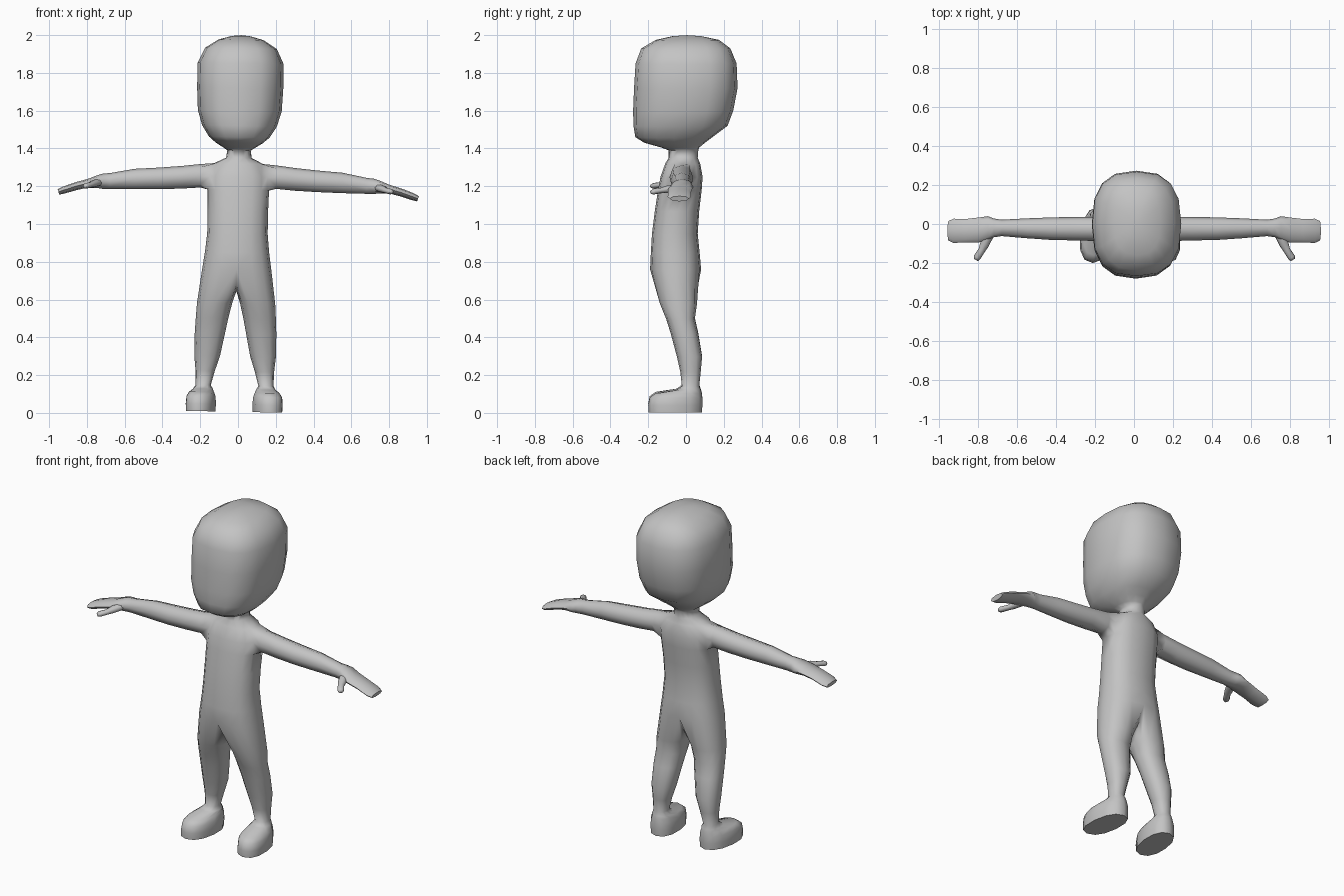
import bpy, bmesh, math

if "Cube" in bpy.data.objects:
    bpy.data.objects.remove(bpy.data.objects["Cube"])

skin = bpy.data.materials.new("plain_grey")
skin.diffuse_color = (0.55, 0.55, 0.55, 1)
skin.use_nodes = True
skin.node_tree.nodes["Principled BSDF"].inputs["Base Color"].default_value = skin.diffuse_color


def curve(deg, n):
    """Point on a unit superellipse."""
    a = math.radians(deg)
    f = lambda v: math.copysign(abs(v) ** (2 / n), v) if abs(v) > 1e-6 else 0.0
    return f(math.cos(a)), f(math.sin(a))


def skin_rings(bm, rings, closed=True, skip=()):
    """Quads between neighbouring rings; skip holds (ring, column) holes."""
    for r, (a, b) in enumerate(zip(rings, rings[1:])):
        n = len(a)
        for i in range(n if closed else n - 1):
            if (r, i) not in skip:
                j = (i + 1) % n
                bm.faces.new((a[i], a[j], b[j], b[i]))


def finish(bm, name):
    """Half mesh to mirrored, smooth object with the slight sideways lean."""
    bmesh.ops.delete(bm, geom=[v for v in bm.verts if not v.link_faces], context='VERTS')
    bmesh.ops.recalc_face_normals(bm, faces=bm.faces)
    me = bpy.data.meshes.new(name)
    bm.to_mesh(me)
    bm.free()
    me.materials.append(skin)
    ob = bpy.data.objects.new(name, me)
    bpy.context.collection.objects.link(ob)
    mod = ob.modifiers.new("mirror", 'MIRROR')
    mod.use_clip = True
    ob.rotation_euler.y = 0.019
    ob.location.x = -0.021
    bpy.ops.object.select_all(action='DESELECT')
    ob.select_set(True)
    bpy.context.view_layer.objects.active = ob
    bpy.ops.object.shade_smooth_by_angle(angle=math.radians(70))
    return ob


bm = bmesh.new()

# Torso, neck and head half rings: z, front y, back y, half width, roundness
trunk = [
    (0.76, -.190, .080, .183, 2.4), (0.85, -.186, .072, .170, 2.4),
    (0.95, -.180, .062, .160, 2.4), (1.07, -.165, .070, .160, 2.4),
    (1.18, -.148, .083, .163, 2.4), (1.25, -.135, .088, .163, 2.4),
    (1.32, -.110, .075, .130, 2.3), (1.35, -.092, .062, .068, 2.0),
    (1.39, -.092, .065, .062, 2.0), (1.405, -.13, .070, .085, 2.2),
    (1.43, -.220, .100, .125, 2.4), (1.46, -.268, .140, .160, 2.5),
    (1.52, -.278, .220, .198, 2.6), (1.60, -.280, .250, .222, 2.6),
    (1.72, -.275, .273, .228, 2.6), (1.85, -.267, .268, .228, 2.6),
    (1.93, -.237, .235, .190, 2.6), (1.975, -.16, .175, .120, 2.5),
    (1.995, -.07, .080, .050, 2.2)]
rows = []
for z, y0, y1, hw, n in trunk:
    ring = []
    for i in range(9):
        c, s = curve(-90 + 22.5 * i, n)
        ring.append(bm.verts.new((hw * c, (y0 + y1) / 2 + (y1 - y0) / 2 * s, z)))
    rows.append(ring)
skin_rings(bm, rows, False, {(4, 3), (4, 4), (5, 3), (5, 4)})
crown = bm.verts.new((0, 0.005, 2.0))
for a, b in zip(rows[-1], rows[-1][1:]):
    bm.faces.new((a, b, crown))

# Arm and hand grow out of the shoulder opening: x, y centre, half y, z centre, half z
lo, mid, hi = rows[4:7]
arm = [[lo[3], lo[4], lo[5], mid[5], hi[5], hi[4], hi[3], mid[3]]]
for x, yc, hy, zc, hz in [
        (.20, -.025, .062, 1.252, .062), (.30, -.024, .060, 1.242, .060),
        (.42, -.024, .058, 1.234, .057), (.55, -.022, .051, 1.228, .054),
        (.68, -.020, .042, 1.215, .042), (.72, -.020, .048, 1.213, .040),
        (.75, -.022, .062, 1.210, .033), (.80, -.031, .064, 1.200, .023),
        (.86, -.034, .060, 1.184, .020), (.925, -.035, .062, 1.162, .018),
        (.952, -.035, .050, 1.152, .014)]:
    ring = []
    for i in range(8):
        c, s = curve(225 + 45 * i, 2.3)
        ring.append(bm.verts.new((x + 0.3 * hz * s * (x > .8), yc + hy * c, zc + hz * s)))
    arm.append(ring)
skin_rings(bm, arm)
bm.faces.new(arm[-1])

# Leg and foot continue from the hip ring and the crotch strip:
# z, x centre, half width, front y, back y, outward toe skew
crotch = [bm.verts.new((0, y, z)) for y, z in ((.045, .68), (-.04, .645), (-.125, .675))]
leg = [rows[0] + crotch]
for z, xc, hw, y0, y1, skew in [
        (.58, .114, .093, -.138, .058, 0), (.50, .126, .086, -.105, .047, 0),
        (.42, .136, .080, -.080, .065, 0), (.30, .148, .068, -.048, .085, 0),
        (.22, .157, .051, -.030, .078, 0), (.145, .166, .040, -.022, .070, 0),
        (.125, .167, .052, -.050, .078, .05), (.108, .170, .066, -.160, .083, .1),
        (.085, .171, .077, -.192, .086, .1), (.045, .171, .080, -.200, .087, .1),
        (.006, .171, .078, -.198, .084, .1)]:
    ring = []
    for i in range(12):
        c, s = curve(30 * (i - 4), 2.3)
        y = (y0 + y1) / 2 + (y1 - y0) / 2 * s
        ring.append(bm.verts.new((xc + hw * c - skew * y, y, z)))
    leg.append(ring)
skin_rings(bm, leg)
bm.faces.new(leg[-1])
finish(bm, "body")

# Thumb: tapered tube out of the front of the palm: x, y, z, radius
bm = bmesh.new()
tube = []
for x, y, z, r in [(.745, -.055, 1.206, .026), (.768, -.105, 1.198, .024),
                   (.782, -.135, 1.192, .018), (.806, -.172, 1.187, .019),
                   (.812, -.184, 1.185, .012)]:
    ring = []
    for i in range(8):
        c, s = curve(45 * i, 2)
        ring.append(bm.verts.new((x + r * c * .85, y + r * c * .5, z + r * s * .8)))
    tube.append(ring)
skin_rings(bm, tube)
bm.faces.new(tube[0])
bm.faces.new(tube[-1])
finish(bm, "thumbs")
